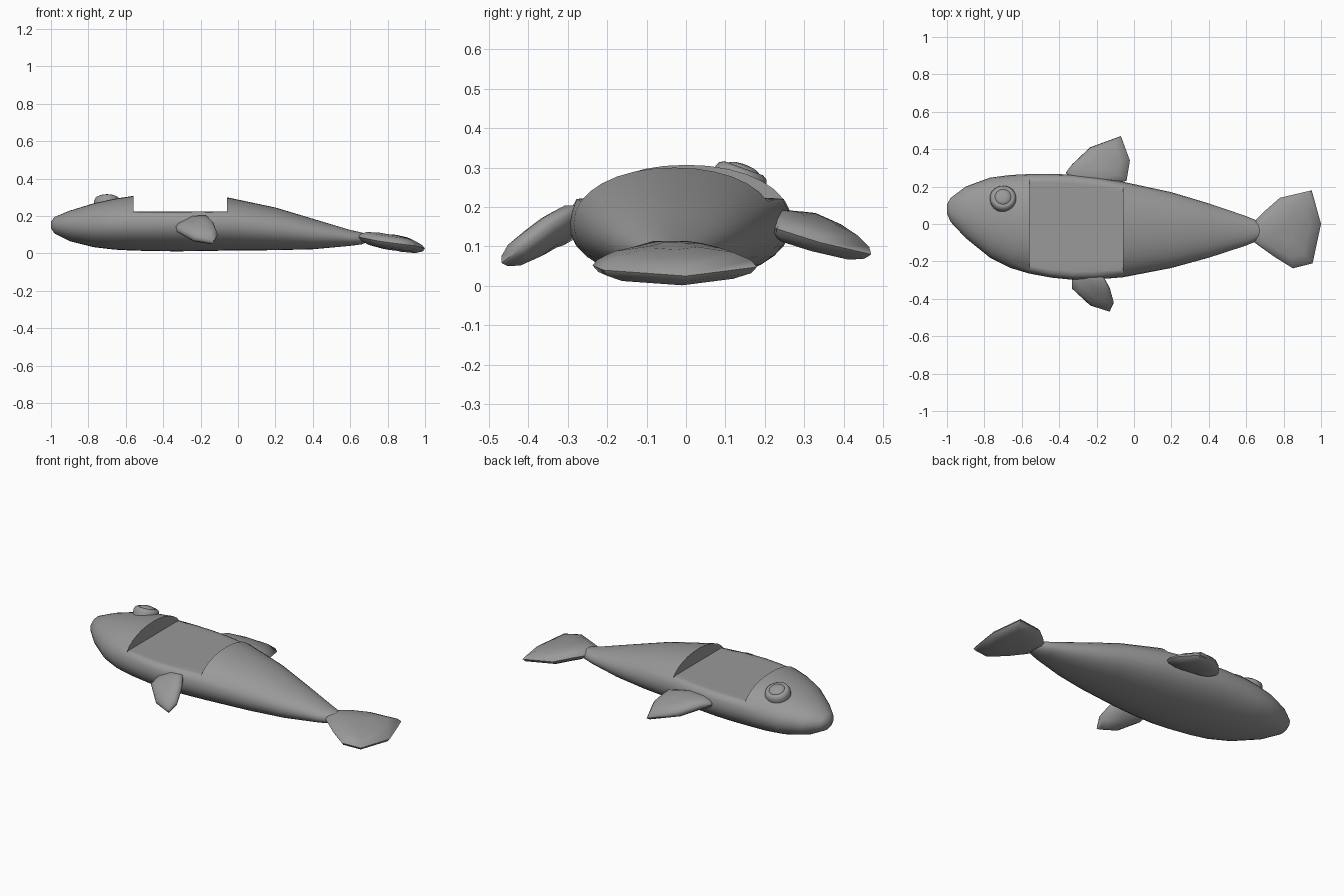
import bpy, bmesh, math
from mathutils import Vector, Matrix

dark_grey = bpy.data.materials.new("dark_grey")
dark_grey.diffuse_color = (0.32, 0.32, 0.32, 1)


def finish(bm, name, angle=35):
    bmesh.ops.remove_doubles(bm, verts=bm.verts, dist=0.0003)
    bmesh.ops.recalc_face_normals(bm, faces=bm.faces)
    me = bpy.data.meshes.new(name)
    bm.to_mesh(me)
    bm.free()
    me.materials.append(dark_grey)
    ob = bpy.data.objects.new(name, me)
    bpy.context.collection.objects.link(ob)
    bpy.ops.object.select_all(action='DESELECT')
    ob.select_set(True)
    bpy.context.view_layer.objects.active = ob
    bpy.ops.object.shade_smooth_by_angle(angle=math.radians(angle))
    return ob


def loft(name, rings, angle=35):
    """Skin a list of equal-length point rings and close both ends."""
    bm = bmesh.new()
    vs = [[bm.verts.new(p) for p in r] for r in rings]
    n = len(vs[0])
    for a, b in zip(vs, vs[1:]):
        for i in range(n):
            j = (i + 1) % n
            bm.faces.new((a[i], a[j], b[j], b[i]))
    bm.faces.new(vs[0])
    bm.faces.new(vs[-1])
    return finish(bm, name, angle)


def section(x, y0, y1, z0, z1, top=None, n=32):
    """Rounded body cross-section, optionally flattened at height top."""
    pts = []
    for i in range(n):
        a = 2 * math.pi * i / n
        c, s = math.cos(a), math.sin(a)
        y = (y0 + y1) / 2 + (y1 - y0) / 2 * math.copysign(abs(c) ** 0.95, c)
        z = (z0 + z1) / 2 + (z1 - z0) / 2 * math.copysign(abs(s) ** 0.95, s)
        pts.append((x, y, z if top is None else min(z, top)))
    return pts


def pillow(name, outline, offset):
    """Thin-edged, thick-middled fin built around an outline."""
    pts = [Vector(p) for p in outline]
    mid = sum(pts, Vector()) / len(pts)
    off = Vector(offset)
    steps = [(0.3, 1), (0.72, 0.8), (0.93, 0.4), (1, 0),
             (0.93, -0.4), (0.72, -0.8), (0.3, -1)]
    return loft(name, [[mid + (p - mid) * s + off * t for p in pts] for s, t in steps], 50)


# Body with a flat-bottomed notch across the back
head = [(-1.0, 0.055, 0.105, 0.135, 0.17), (-0.98, 0.01, 0.14, 0.105, 0.195),
        (-0.9, -0.075, 0.20, 0.065, 0.228), (-0.77, -0.18, 0.248, 0.033, 0.268),
        (-0.66, -0.235, 0.262, 0.02, 0.292), (-0.56, -0.265, 0.267, 0.015, 0.307)]
middle = [(-0.56, -0.265, 0.267, 0.015, 0.307), (-0.44, -0.287, 0.268, 0.012, 0.31),
          (-0.33, -0.298, 0.264, 0.011, 0.31), (-0.2, -0.296, 0.25, 0.012, 0.308),
          (-0.06, -0.285, 0.226, 0.015, 0.3)]
rear = [(-0.06, -0.285, 0.226, 0.015, 0.3), (0.2, -0.235, 0.17, 0.017, 0.245),
        (0.4, -0.18, 0.11, 0.022, 0.185), (0.6, -0.115, 0.042, 0.04, 0.125),
        (0.66, -0.09, 0.018, 0.048, 0.112), (0.72, -0.045, -0.028, 0.07, 0.095)]
rings = [section(*s) for s in head]
rings += [section(*s, top=0.2225) for s in middle]
rings += [section(*s) for s in rear]
loft("body", rings, 60)

# Tail fin
pillow("tail_fin", [(0.645, 0.015, 0.088), (0.70, 0.07, 0.08), (0.78, 0.14, 0.062),
                    (0.95, 0.18, 0.048), (1.0, 0.0, 0.025), (0.955, -0.21, 0.04),
                    (0.85, -0.237, 0.052), (0.75, -0.175, 0.066), (0.645, -0.1, 0.088)],
       (-0.005, 0, 0.042))

# Side fins
pillow("left_fin", [(-0.365, 0.275, 0.165), (-0.33, 0.32, 0.16), (-0.235, 0.41, 0.12),
                    (-0.07, 0.47, 0.08), (-0.022, 0.34, 0.11), (-0.04, 0.23, 0.145),
                    (-0.2, 0.2, 0.17), (-0.33, 0.22, 0.17)],
       (0, 0.015, 0.038))
pillow("right_fin", [(-0.33, -0.28, 0.15), (-0.332, -0.345, 0.128), (-0.235, -0.435, 0.075),
                     (-0.13, -0.468, 0.058), (-0.108, -0.42, 0.095), (-0.13, -0.34, 0.155),
                     (-0.17, -0.27, 0.195), (-0.26, -0.25, 0.19)],
       (0.008, -0.02, 0.033))

# Eye: turned stepped dome, tilted to follow the head
profile = [(0.068, -0.05), (0.071, 0.0), (0.064, 0.017), (0.052, 0.024), (0.043, 0.022),
           (0.04, 0.026), (0.025, 0.032), (0.006, 0.034)]
tilt = Matrix.Translation((-0.70, 0.138, 0.276)) @ Matrix.Rotation(math.radians(-20), 4, 'X')
loft("eye", [[tilt @ Vector((r * math.cos(k * math.pi / 12), r * math.sin(k * math.pi / 12), z))
              for k in range(24)] for r, z in profile], 45)
